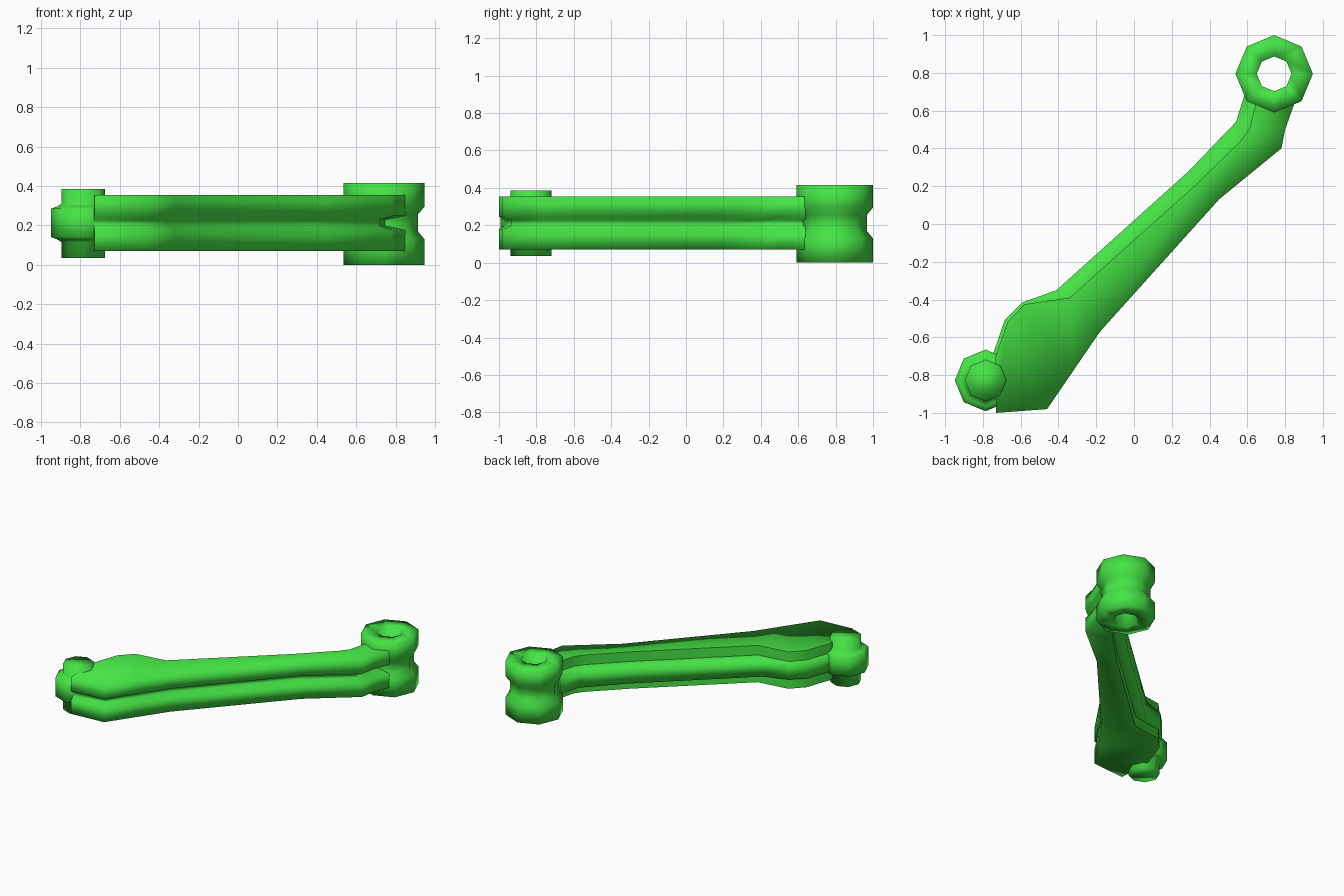
import bpy, bmesh
from math import cos, sin, pi
from mathutils import Vector

if "Cube" in bpy.data.objects:
    bpy.data.objects.remove(bpy.data.objects["Cube"])

MID = 0.2125  # height of the horizontal mirror plane

green = bpy.data.materials.new("green")
green.diffuse_color = (0.06, 0.78, 0.06, 1)
green.use_nodes = True
green.node_tree.nodes["Principled BSDF"].inputs["Base Color"].default_value = green.diffuse_color


def loft(name, loops, closed_path=False, creases=()):
    """Skin equal-length closed loops, smooth shaded except along the creases."""
    bm = bmesh.new()
    rows = [[bm.verts.new(p) for p in loop] for loop in loops]
    n = len(rows[0])
    pairs = list(zip(rows, rows[1:])) + ([(rows[-1], rows[0])] if closed_path else [])
    for a, b in pairs:
        for i in range(n):
            j = (i + 1) % n
            bm.faces.new((a[i], a[j], b[j], b[i]))
    if not closed_path:
        bm.faces.new(rows[0])
        bm.faces.new(rows[-1])
    for a, b in pairs:
        for i in creases:
            bm.edges.get((a[i], b[i])).smooth = False
    if creases:  # crisp end caps
        for row in (rows[0], rows[-1]):
            for i in range(n):
                bm.edges.get((row[i], row[(i + 1) % n])).smooth = False
    for f in bm.faces:
        f.smooth = True
    bmesh.ops.recalc_face_normals(bm, faces=bm.faces)
    me = bpy.data.meshes.new(name)
    bm.to_mesh(me)
    bm.free()
    me.materials.append(green)
    ob = bpy.data.objects.new(name, me)
    bpy.context.collection.objects.link(ob)
    return ob


def lathe(name, x, y, profile, closed_path=False):
    """Eight-sided turned part from (radius, z) points."""
    loops = [[(x + r * cos(i * pi / 4), y + r * sin(i * pi / 4), z) for i in range(8)]
             for r, z in profile]
    return loft(name, loops, closed_path)


# Hollow pivot sleeve with a waist
lathe("pivot_sleeve", 0.742, 0.795,
      [(0.092, 0), (0.205, 0), (0.205, 0.13), (0.172, 0.17), (0.172, 0.255),
       (0.205, 0.295), (0.205, 0.415), (0.092, 0.415)], closed_path=True)

# Hinge pin with a thicker collar
lathe("hinge_pin", -0.786, -0.828,
      [(0.11, 0.035), (0.11, 0.115), (0.135, 0.13), (0.163, 0.14),
       (0.163, 0.285), (0.135, 0.295), (0.11, 0.31), (0.11, 0.385)])

# Arm stations: web edge, rail edge, right edge, groove depth
stations = [
    ((0.59, 0.70), (0.645, 0.64), (0.85, 0.64), 0.10),
    ((0.54, 0.54), (0.61, 0.50), (0.80, 0.50), 0.08),
    ((0.50, 0.50), (0.565, 0.44), (0.78, 0.40), 0.06),
    ((0.29, 0.28), (0.33, 0.21), (0.45, 0.13), 0.05),
    ((-0.41, -0.35), (-0.34, -0.39), (-0.18, -0.57), 0.05),
    ((-0.59, -0.415), (-0.58, -0.425), (-0.32, -0.775), 0.05),
    ((-0.685, -0.51), (-0.67, -0.52), (-0.46, -0.98), 0.05),
    ((-0.75, -0.70), (-0.735, -0.71), (-0.73, -1.0), 0.03),
]
sections = []
for web, rail, right, depth in stations:
    web, rail, right = Vector(web), Vector(rail), Vector(right)
    inward = (rail - right).normalized()
    half = [(web, 0.065), (rail, 0.068), (rail, 0.1425),
            (right, 0.1425), (right, 0.035), (right + inward * depth, 0.015)]
    loop = [(p.x, p.y, MID + h) for p, h in half]
    loop += [(p.x, p.y, MID - h) for p, h in reversed(half)]
    sections.append(loop)
loft("swing_arm", sections, creases=(1, 2, 9, 10))
